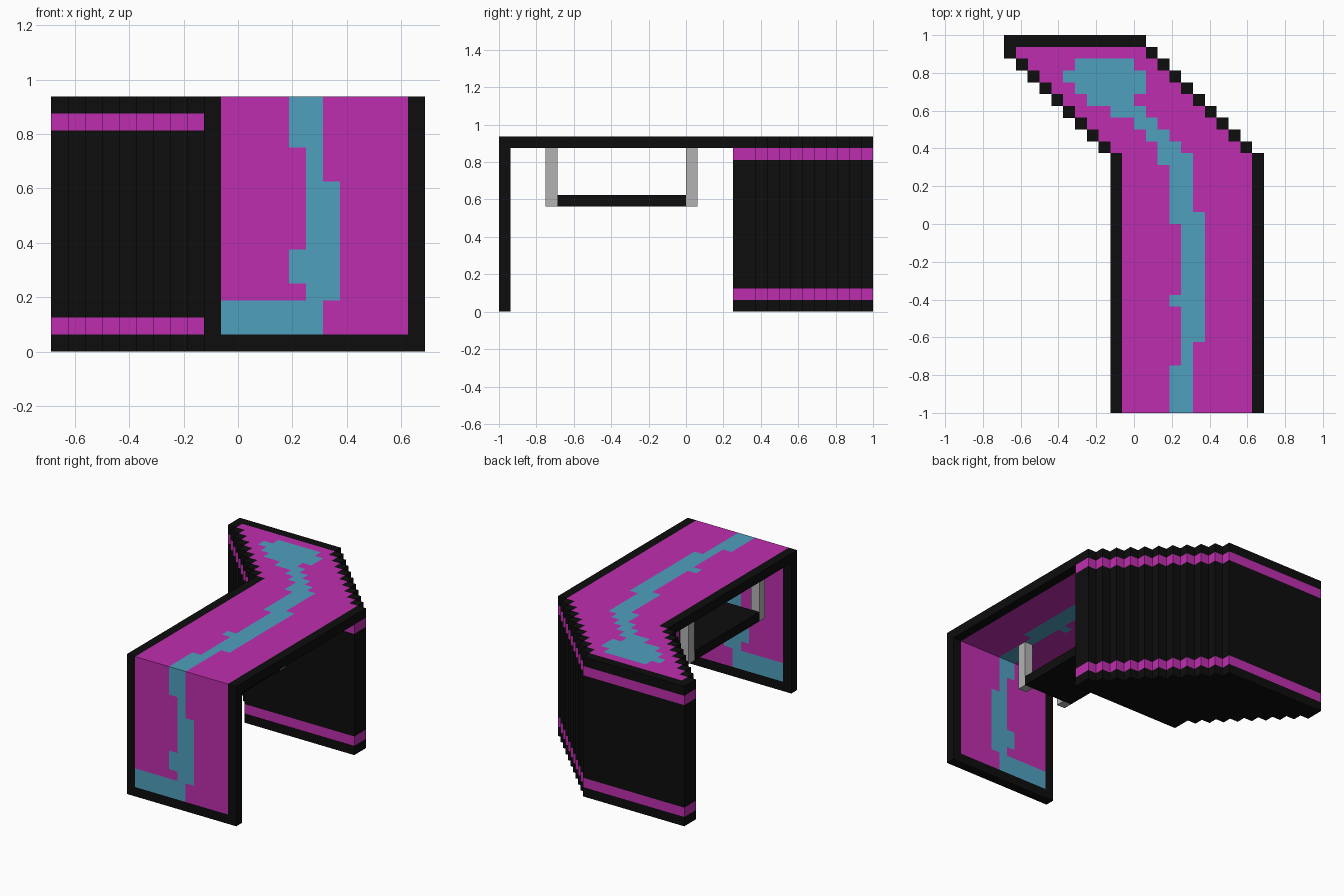
import bpy
import bmesh

U = 1 / 16  # block size

if "Cube" in bpy.data.objects:
    bpy.data.objects.remove(bpy.data.objects["Cube"], do_unlink=True)


def material(name, rgb):
    mat = bpy.data.materials.new(name)
    mat.use_nodes = True
    mat.diffuse_color = (*rgb, 1)
    mat.node_tree.nodes["Principled BSDF"].inputs["Base Color"].default_value = (*rgb, 1)
    return mat


MATS = [material("black", (0.004, 0.004, 0.004)),
        material("magenta", (0.52, 0.027, 0.43)),
        material("blue", (0.08, 0.35, 0.52)),
        material("grey", (0.45, 0.45, 0.45))]
BLACK, MAGENTA, BLUE, GREY = range(4)


def finish(name, bm):
    mesh = bpy.data.meshes.new(name)
    bm.to_mesh(mesh)
    bm.free()
    for mat in MATS:
        mesh.materials.append(mat)
    obj = bpy.data.objects.new(name, mesh)
    bpy.context.collection.objects.link(obj)
    return obj


def top_span(j):
    """Left and right limits of row j, stepping diagonally at the back."""
    step = max(0, j - 21)
    return max(-11, -2 - step), 11 - step


def leg_span(j):
    return -2, 11


def panel(name, span, pattern, border_row, place):
    """Sheet of square cells, one block thick; pattern = (rows, blue start, blue end)."""
    bm = bmesh.new()
    rows = [(a, b) for count, a, b in pattern for _ in range(count)]
    for j, (a, b) in enumerate(rows):
        left, right = span(j)
        for i in range(left, right):
            corners = [(i, j), (i + 1, j), (i + 1, j + 1), (i, j + 1)]
            face = bm.faces.new([bm.verts.new(place(x * U, y * U)) for x, y in corners])
            if j == border_row or i in (left, right - 1):
                face.material_index = BLACK
            else:
                face.material_index = BLUE if a <= i < b else MAGENTA
    bmesh.ops.remove_doubles(bm, verts=bm.verts, dist=U / 100)
    obj = finish(name, bm)
    solid = obj.modifiers.new("thickness", 'SOLIDIFY')
    solid.thickness = U
    solid.offset = -1


def box(name, low, high, mat):
    bm = bmesh.new()
    bmesh.ops.create_cube(bm, size=1)
    for v in bm.verts:
        v.co = [(h if c > 0 else l) * U for c, l, h in zip(v.co, low, high)]
    for f in bm.faces:
        f.material_index = mat
    finish(name, bm)


# Desk top with the winding blue stripe
panel("desk_top", top_span,
      [(4, 3, 5), (2, 4, 5), (3, 4, 6), (1, 3, 6), (6, 4, 6), (1, 3, 6),
       (4, 3, 5), (1, 2, 5), (1, 2, 4), (1, 1, 3), (1, 0, 2), (1, -2, 1),
       (1, -4, 0), (1, -5, 1), (1, -6, 1), (1, -5, 0), (2, 0, 0)],
      31, lambda x, y: (x, y - 1, 15 * U))

# Front leg panel, continuing the stripe down
panel("front_leg", leg_span,
      [(1, 0, 0), (2, -1, 5), (1, 4, 6), (2, 3, 6), (4, 4, 6), (2, 4, 5), (2, 3, 5)],
      0, lambda x, z: (x, -1, z))

# Back cabinet: stepped outline extruded through coloured bands
outline_left, outline_right = [], []
for j in range(20, 32):
    left, right = top_span(j)
    outline_left += [(left, j), (left, j + 1)]
    outline_right += [(right, j), (right, j + 1)]
outline = list(dict.fromkeys(outline_right + outline_left[::-1]))
levels = [0, 1, 2, 13, 14]
bm = bmesh.new()
rings = [[bm.verts.new((x * U, y * U - 1, z * U)) for x, y in outline] for z in levels]
bm.faces.new(rings[0][::-1])
for band, (lower, upper) in enumerate(zip(rings, rings[1:])):
    for k in range(len(outline)):
        n = (k + 1) % len(outline)
        face = bm.faces.new((lower[k], lower[n], upper[n], upper[k]))
        face.material_index = MAGENTA if band % 2 else BLACK
finish("back_cabinet", bm)

# Hanging shelf and its four brackets
box("hanging_shelf", (-1, -11, 9), (5, 0, 10), BLACK)
for side, x in (("right", -1), ("left", 4)):
    for end, y in (("front", -12), ("back", 0)):
        box(f"{end}_{side}_bracket", (x, y, 9), (x + 1, y + 1, 14), GREY)
